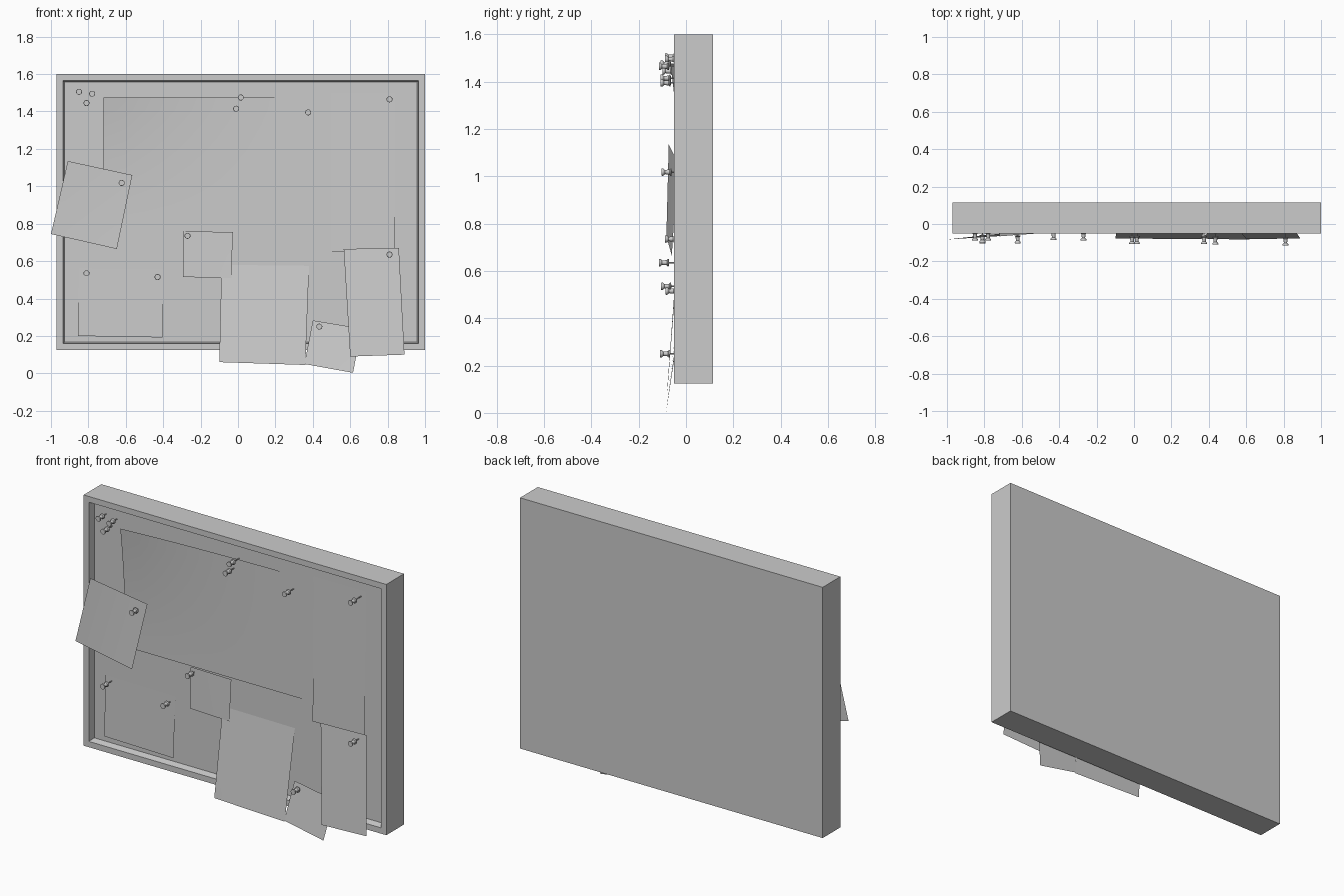
import bpy, bmesh, math

if "Cube" in bpy.data.objects:
    bpy.data.objects.remove(bpy.data.objects["Cube"])

def finish(bm, name, smooth=False):
    bmesh.ops.recalc_face_normals(bm, faces=bm.faces)
    me = bpy.data.meshes.new(name)
    bm.to_mesh(me)
    bm.free()
    ob = bpy.data.objects.new(name, me)
    bpy.context.collection.objects.link(ob)
    if smooth:
        bpy.context.view_layer.objects.active = ob
        ob.select_set(True)
        bpy.ops.object.shade_smooth_by_angle(angle=math.radians(40))
        ob.select_set(False)
    return ob

# board: box outline with nested rectangles for the frame lip and the recessed cork
CORK = -0.012
def board():
    x0, x1, z0, z1 = -0.97, 1.0, 0.125, 1.6
    bm = bmesh.new()
    loops = []
    for inset, y in ((0, 0.115), (0, -0.05), (0.034, -0.05), (0.043, CORK)):
        a, b, c, d = x0 + inset, x1 - inset, z0 + inset, z1 - inset
        loops.append([bm.verts.new(p) for p in
                      ((a, y, c), (b, y, c), (b, y, d), (a, y, d))])
    bm.faces.new(loops[0])
    bm.faces.new(loops[-1])
    for l, m in zip(loops, loops[1:]):
        for i in range(4):
            j = (i + 1) % 4
            bm.faces.new((l[i], l[j], m[j], m[i]))
    finish(bm, "cork_board")

# paper: thin sheet through four (x, z) corners with depths, order TL TR BR BL
def paper(name, corners, depths, power=1, n=10):
    bm = bmesh.new()
    grid = []
    for j in range(n + 1):
        v = j / n
        row = []
        for i in range(n + 1):
            u = i / n
            def mix(k, a, b):
                tl, tr, br, bl = k
                return b * (a * tl + (1 - a) * tr) + (1 - b) * (a * bl + (1 - a) * br)
            x = mix([c[0] for c in corners], 1 - u, v)
            z = mix([c[1] for c in corners], 1 - u, v)
            y = mix(depths, (1 - u) ** power, v ** power)
            row.append(bm.verts.new((x, y, z)))
        grid.append(row)
    for j in range(n):
        for i in range(n):
            bm.faces.new((grid[j][i], grid[j][i + 1], grid[j + 1][i + 1], grid[j + 1][i]))
    finish(bm, name, True)

# push pin: turned profile (radius, distance behind the head) around the y axis
PIN = ((0.015, 0), (0.016, 0.003), (0.015, 0.008), (0.009, 0.014),
       (0.011, 0.034), (0.016, 0.038), (0.016, 0.042), (0.003, 0.043))
def pin(name, x, z, front, n=16):
    bm = bmesh.new()
    prof = PIN + ((0.003, CORK + 0.005 - front),)
    rings = [[bm.verts.new((x + r * math.cos(2 * math.pi * k / n), front + d,
                            z + r * math.sin(2 * math.pi * k / n)))
              for k in range(n)] for r, d in prof]
    bm.faces.new(rings[0])
    bm.faces.new(rings[-1])
    for a, b in zip(rings, rings[1:]):
        for k in range(n):
            m = (k + 1) % n
            bm.faces.new((a[k], a[m], b[m], b[k]))
    finish(bm, name, True)

board()

# pinned sheets
paper("poster", [(-.72, 1.475), (.43, 1.475), (.43, .762), (-.72, .762)],
      [-.066, -.018, -.018, -.018], 2)
paper("left_note", [(-.91, 1.135), (-.565, 1.06), (-.648, .665), (-1.0, .745)],
      [-.073, -.035, -.06, -.083])
paper("lower_left_note", [(-.85, .56), (-.395, .555), (-.405, .192), (-.855, .2)],
      [-.018, -.018, -.022, -.022])
paper("small_note", [(-.292, .76), (-.028, .755), (-.035, .51), (-.295, .515)],
      [-.022, -.022, -.03, -.026])
paper("middle_sheet", [(-.088, .58), (.38, .575), (.36, .045), (-.1, .06)],
      [-.015, -.014, -.08, -.078])
paper("bottom_note", [(.4, .283), (.66, .24), (.615, .003), (.355, .05)],
      [-.045, -.048, -.084, -.078])
paper("right_sheet", [(.565, .665), (.86, .67), (.89, .1), (.6, .09)],
      [-.038, -.034, -.078, -.08])
paper("upper_right_sheet", [(.5, 1.5), (.84, 1.5), (.84, .65), (.5, .65)],
      [-.013, -.013, -.022, -.02])

# push pins: x, z, front depth
for i, p in enumerate([(-.85, 1.505, -.088), (-.78, 1.495, -.088), (-.81, 1.445, -.1),
                       (-.01, 1.415, -.107), (.015, 1.475, -.107), (.375, 1.395, -.107),
                       (.81, 1.465, -.115), (-.622, 1.018, -.103), (-.27, .735, -.088),
                       (-.81, .535, -.105), (-.43, .515, -.086), (.435, .25, -.11),
                       (.81, .635, -.115)]):
    pin(f"push_pin_{i + 1}", *p)
